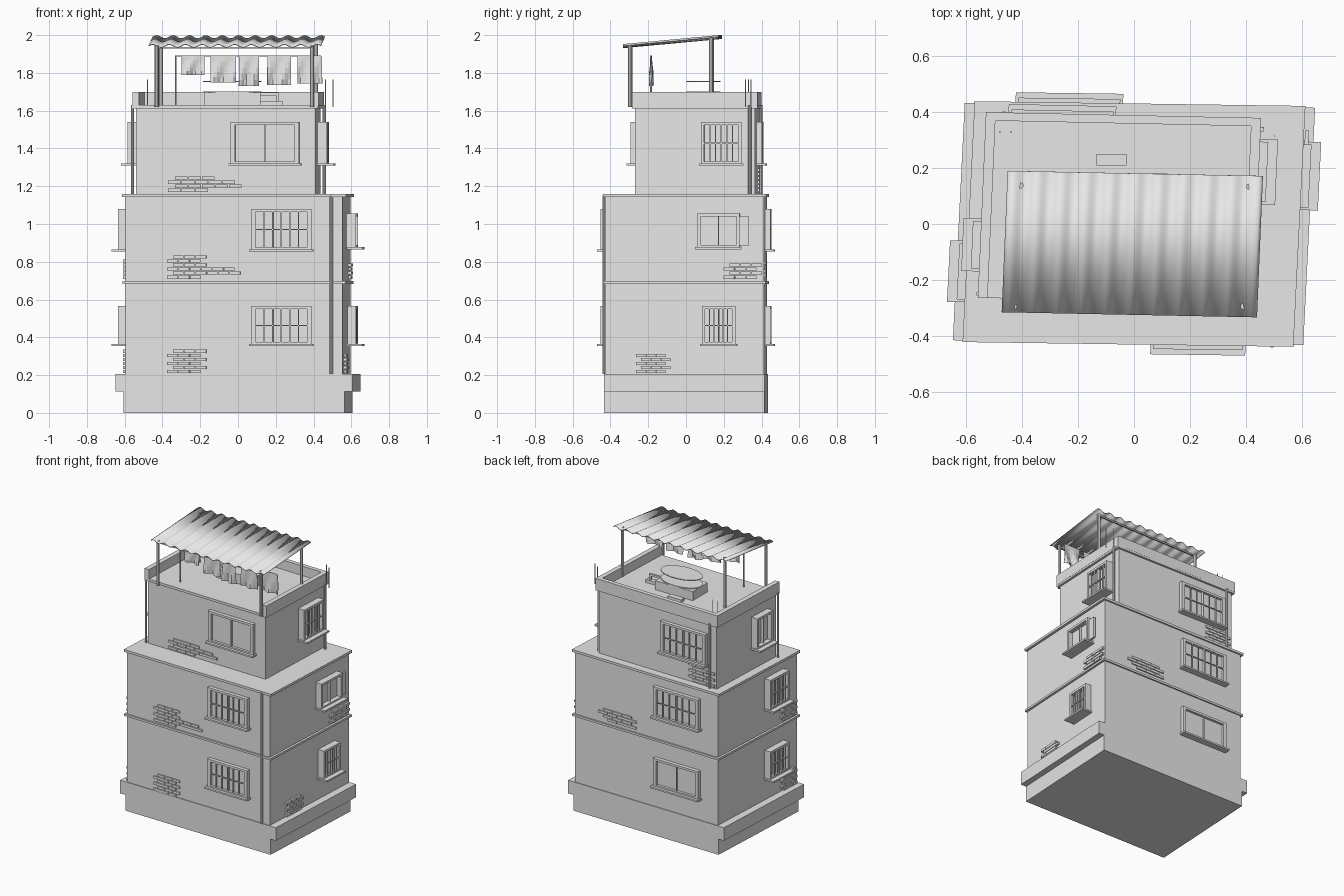
import bpy, bmesh, math
from mathutils import Matrix, Vector

old = bpy.data.objects.get("Cube")
if old:
    bpy.data.objects.remove(old, do_unlink=True)

concrete = bpy.data.materials.new("plain_grey_concrete")
concrete.use_nodes = True
GREY = (0.8, 0.8, 0.8, 1)
concrete.diffuse_color = GREY
concrete.node_tree.nodes["Principled BSDF"].inputs["Base Color"].default_value = GREY


class Tier:
    """A slightly skewed block of the building: centre, wall half sizes, skew."""
    def __init__(self, cx, cy, hw, hd, a, b):
        self.cx, self.cy, self.hw, self.hd, self.a, self.b = cx, cy, hw, hd, a, b

    def skew(self, p):
        return Vector((p.x + self.a * (p.y - self.cy), p.y - self.b * (p.x - self.cx), p.z))

    def slab(self, over_x, over_y, z0, z1):
        w, d = self.hw + over_x, self.hd + over_y
        return (self.cx - w, self.cx + w, self.cy - d, self.cy + d, z0, z1)

    def on_wall(self, side, u0, u1, d0, d1, z0, z1):
        """Box on a wall: u runs along it, d sticks out of it."""
        if side in ("front", "back"):
            s = 1 if side == "back" else -1
            off = -self.a * s * self.hd
            y = sorted((self.cy + s * (self.hd + d0), self.cy + s * (self.hd + d1)))
            return (u0 + off, u1 + off, *y, z0, z1)
        s = 1 if side == "left" else -1
        off = self.b * s * self.hw
        x = sorted((self.cx + s * (self.hw + 1.8 * d0), self.cx + s * (self.hw + 1.8 * d1)))
        return (*x, u0 + off, u1 + off, z0, z1)


lower = Tier(0, 0, 0.574, 0.42, 0.05, 0.0143)
upper = Tier(-0.052, 0.0575, 0.475, 0.318, 0.044, 0.021)
canopy = Tier(-0.006, -0.072, 0.457, 0.253, 0.042, 0.02)


def finish(name, bm, tier=None):
    if tier:
        for v in bm.verts:
            v.co = tier.skew(v.co)
    mesh = bpy.data.meshes.new(name)
    bm.to_mesh(mesh)
    bm.free()
    mesh.materials.append(concrete)
    ob = bpy.data.objects.new(name, mesh)
    bpy.context.collection.objects.link(ob)
    return ob


def boxes(name, items, tier=None):
    bm = bmesh.new()
    for x0, x1, y0, y1, z0, z1 in items:
        mid = Vector((x0 + x1, y0 + y1, z0 + z1)) / 2
        size = Matrix.Diagonal((x1 - x0, y1 - y0, z1 - z0, 1))
        bmesh.ops.create_cube(bm, size=1, matrix=Matrix.Translation(mid) @ size)
    return finish(name, bm, tier)


def rod(name, x, y, z0, z1, r, ry=None, sides=10):
    bm = bmesh.new()
    m = Matrix.Translation((x, y, (z0 + z1) / 2)) @ Matrix.Diagonal((r, ry or r, z1 - z0, 1))
    bmesh.ops.create_cone(bm, cap_ends=True, segments=sides, radius1=1, radius2=1, depth=1, matrix=m)
    return finish(name, bm)


def window(name, tier, side, u0, u1, z0, z1, barred):
    def part(*a):
        return tier.on_wall(side, *a)
    t = 0.024 if side in ("front", "back") else 0.017
    mid, half = (u0 + u1) / 2, 0.003
    frame = [part(u0, u0 + t, 0, 0.026, z0, z1), part(u1 - t, u1, 0, 0.026, z0, z1),
             part(u0 + t, u1 - t, 0, 0.026, z1 - 0.016, z1),
             part(u0 + t, u1 - t, 0, 0.026, z0, z0 + 0.016)]
    boxes(name + "_frame", frame, tier)
    boxes(name + "_glass", [part(u0 + t, u1 - t, 0, 0.008, z0, z1)], tier)
    boxes(name + "_mullion", [part(mid - half, mid + half, 0, 0.018, z0, z1)], tier)
    boxes(name + "_sill", [part(u0 - 0.01, u1 + 0.01, 0, 0.045, z0 - 0.006, z0 + 0.006)], tier)
    if barred:
        bars = []
        for i in range(1, 6):
            u = u0 + t + (u1 - u0 - 2 * t) * i / 6
            bars.append(part(u - half, u + half, 0.02, 0.026, z0, z1))
        zc = (z0 + z1) / 2
        bars.append(part(u0 + t, u1 - t, 0.02, 0.026, zc - half, zc + half))
        boxes(name + "_bars", bars, tier)


def bricks(name, tier, side, u0, u1, z0, rows, tail=None):
    """Exposed staggered bricks; the tail stretches two middle rows."""
    n, items, pitch = 3, [], 0.0215
    w = (u1 - u0) / (n + 0.5)
    for r in range(rows):
        start = u0 + (w / 2 if r % 2 else 0)
        count = n
        if tail and r in (1, 2):
            count = int((tail - start) / w)
        for i in range(count):
            a = start + i * w
            z = z0 + r * pitch
            items.append(tier.on_wall(side, a, a + w * 0.95, 0, 0.008, z, z + 0.017))
    boxes(name, items, tier)


# Plinth, storeys and floor slabs
boxes("plinth_foot", [lower.slab(0.01, 0.005, 0, 0.115)], lower)
boxes("plinth_band", [lower.slab(0.053, 0.005, 0.113, 0.207)], lower)
boxes("lower_storeys", [lower.slab(0, 0, 0.2, 1.15)], lower)
boxes("first_floor_slab", [lower.slab(0.016, 0.01, 0.682, 0.697)], lower)
boxes("second_floor_slab", [lower.slab(0.018, 0.011, 1.143, 1.16)], lower)
boxes("upper_storey", [upper.slab(0, 0, 1.155, 1.62)], upper)
boxes("roof_slab", [upper.slab(0.016, 0.014, 1.612, 1.63)], upper)

# Parapet on three sides, open at the front
x0, x1, y0, y1, _, _ = upper.slab(0.0175, 0.0145, 0, 0)
boxes("parapet", [(x0, x0 + 0.035, y0, y1, 1.625, 1.698), (x1 - 0.035, x1, y0, y1, 1.625, 1.698),
                  (x0 + 0.035, x1 - 0.035, y1 - 0.03, y1, 1.625, 1.698)], upper)

# Windows, one per wall and storey
LOW, MID, TOP = (0.36, 0.565), (0.86, 1.08), (1.315, 1.54)
for label, tier, z, spots in (
    ("ground", lower, LOW, {"front": (0.07, 0.39, 1), "left": (0.085, 0.262, 1),
                            "back": (-0.415, -0.05, 0), "right": (-0.27, -0.07, 1)}),
    ("middle", lower, MID, {"front": (0.07, 0.39, 1), "left": (0.06, 0.285, 0),
                            "back": (-0.415, -0.05, 1), "right": (-0.27, -0.07, 1)}),
    ("top", upper, TOP, {"front": (-0.038, 0.325, 0), "left": (0.08, 0.295, 1),
                         "back": (-0.44, -0.075, 1), "right": (-0.16, 0.01, 0)})):
    for side, (u0, u1, barred) in spots.items():
        lift = 0.012 if (label, side) == ("middle", "left") else 0
        window(f"{label}_{side}_window", tier, side, u0, u1, z[0] + lift, z[1] - 2 * lift, barred)
boxes("sliding_shutter", [lower.on_wall("left", 0.27, 0.335, 0.012, 0.02, 0.885, 1.04)], lower)

# Exposed brick patches
bricks("ground_front_bricks", lower, "front", -0.375, -0.165, 0.21, 6)
bricks("middle_front_bricks", lower, "front", -0.375, -0.165, 0.71, 6, 0.03)
bricks("top_front_bricks", upper, "front", -0.37, -0.12, 1.17, 4, 0.04)
bricks("ground_left_bricks", lower, "left", -0.265, -0.08, 0.21, 5)
bricks("middle_left_bricks", lower, "left", 0.2, 0.405, 0.71, 4)
bricks("ground_right_bricks", lower, "right", -0.4, -0.23, 0.21, 6)
bricks("middle_right_bricks", lower, "right", -0.4, -0.23, 0.71, 5)
bricks("middle_back_bricks", lower, "back", 0.1, 0.37, 0.72, 4, 0.44)
bricks("top_back_bricks", upper, "back", -0.5, -0.29, 1.17, 6)

# Drain pipes and loose reinforcing rods
rod("front_drain_pipe", 0.494, -0.434, 0.207, 1.15, 0.009)
rod("left_drain_pipe", 0.457, 0.338, 1.155, 1.63, 0.009)
rod("back_drain_pipe", -0.465, 0.395, 1.155, 1.63, 0.009)
rod("right_drain_pipe", -0.558, -0.25, 1.155, 1.63, 0.008)
for i, (x, y) in enumerate(((-0.48, 0.33), (-0.44, 0.33), (0.463, 0.345), (0.503, 0.315))):
    rod(f"reinforcing_rod_{i + 1}", x, y, 1.62, 1.765, 0.003, sides=6)

# Canopy: corrugated sheet on four posts with a front rail
bm = bmesh.new()
COLS, WAVES = 84, 10.5
rows = []
for v in (-1, 1):
    row = []
    for i in range(COLS + 1):
        u = i / COLS
        z = 1.968 + 0.0235 * v + 0.008 * math.sin(u * WAVES * math.tau)
        row.append(bm.verts.new((canopy.cx + (2 * u - 1) * canopy.hw, canopy.cy + v * canopy.hd, z)))
    rows.append(row)
for i in range(COLS):
    bm.faces.new((rows[0][i], rows[0][i + 1], rows[1][i + 1], rows[1][i]))
sheet = finish("corrugated_sheet", bm, canopy)
solid = sheet.modifiers.new("thickness", "SOLIDIFY")
solid.thickness = 0.004
for p in sheet.data.polygons:
    p.use_smooth = True
for name, x, y, top in (("front_right_post", -0.43, -0.295, 1.945), ("front_left_post", 0.392, -0.295, 1.945),
                        ("back_right_post", -0.407, 0.138, 1.985), ("back_left_post", 0.413, 0.133, 1.985)):
    rod(name, x, y, 1.62, top, 0.011, sides=8)
boxes("canopy_rails", [(-0.43, 0.392, -0.3, -0.29, 1.928, 1.938), (-0.407, 0.413, 0.13, 0.14, 1.968, 1.978)])

# Washing line with hanging cloths
rod("washing_pole", -0.33, -0.185, 1.62, 1.892, 0.005, sides=6)
boxes("washing_line", [(-0.33, 0.44, -0.187, -0.183, 1.888, 1.892)])
for n, (x0, x1, low) in enumerate(((-0.3, -0.178, 1.79), (-0.145, -0.01, 1.75), (0.005, 0.11, 1.73),
                                   (0.155, 0.28, 1.735), (0.315, 0.445, 1.745))):
    bm = bmesh.new()
    bmesh.ops.create_grid(bm, x_segments=8, y_segments=5, size=0.5)
    for v in bm.verts:
        u, t = v.co.x + 0.5, 0.5 - v.co.y
        v.co = Vector((x0 + u * (x1 - x0), -0.185 + 0.012 * t * math.sin(9 * u + 3 * t + n),
                       1.888 + t * (low - 1.888)))
    cloth = finish(f"hanging_cloth_{n + 1}", bm)
    cloth.modifiers.new("thickness", "SOLIDIFY").thickness = 0.003

# Roof tank base, its lid and small fittings
boxes("tank_base", [(-0.18, 0.12, 0.01, 0.18, 1.625, 1.695)])
rod("tank_rim", -0.03, 0.092, 1.695, 1.702, 0.155, 0.09, 32)
rod("tank_lid", -0.03, 0.092, 1.752, 1.758, 0.155, 0.09, 32)
boxes("tank_pipe", [(0.12, 0.215, 0.1, 0.115, 1.68, 1.695), (0.2, 0.215, 0.1, 0.115, 1.625, 1.68),
                    (0.12, 0.235, 0.09, 0.125, 1.625, 1.652)])
boxes("roof_hatch", [(-0.134, -0.027, 0.21, 0.25, 1.625, 1.65)])
